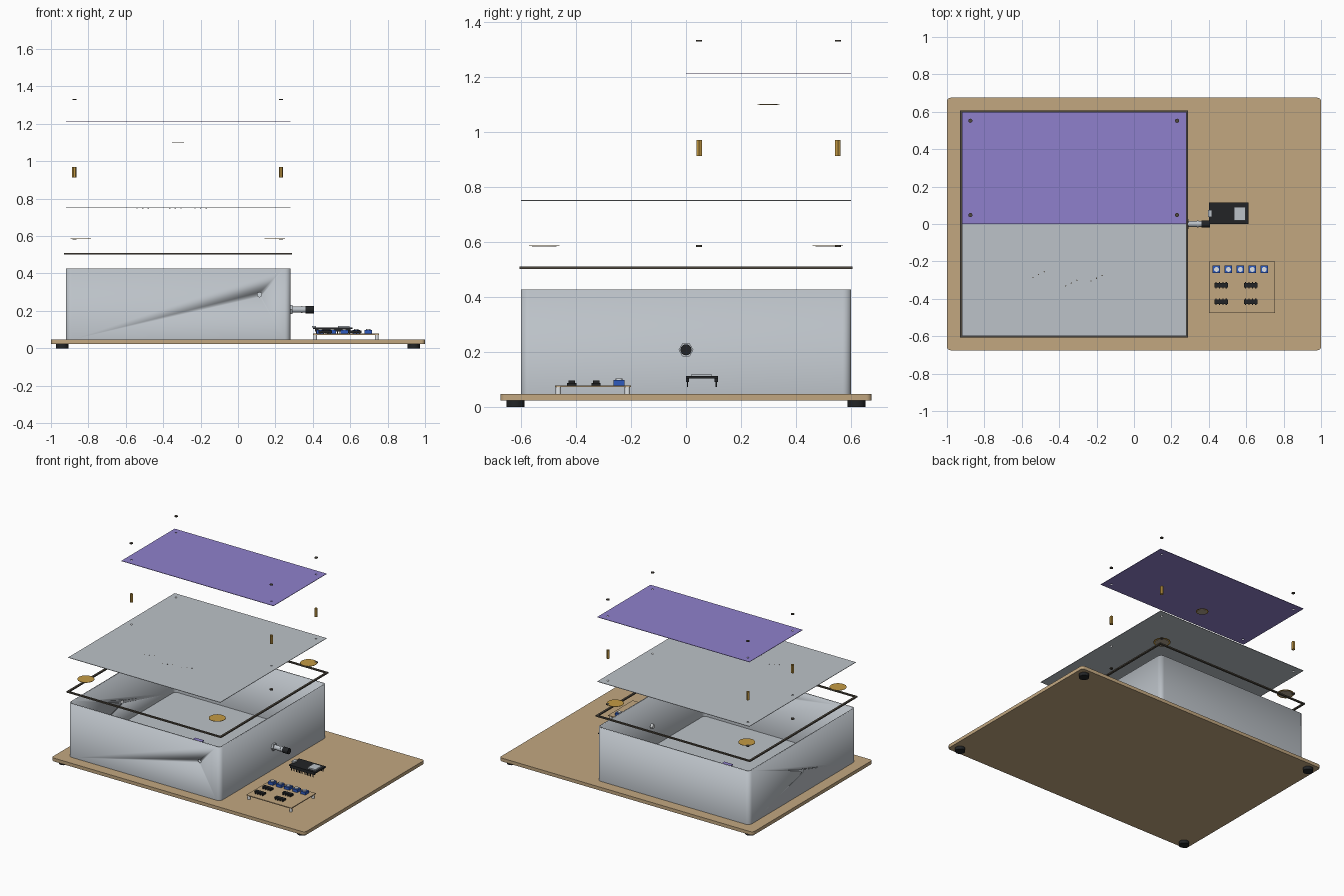
import bpy
import bmesh
import math
from mathutils import Matrix

if "Cube" in bpy.data.objects:
    bpy.data.objects.remove(bpy.data.objects["Cube"], do_unlink=True)


def material(name, rgb, metallic=0.0):
    lin = [((c / 255 + 0.055) / 1.055) ** 2.4 for c in rgb] + [1.0]
    m = bpy.data.materials.new(name)
    m.use_nodes = True
    m.diffuse_color = lin
    bsdf = m.node_tree.nodes["Principled BSDF"]
    bsdf.inputs["Base Color"].default_value = lin
    bsdf.inputs["Roughness"].default_value = 0.6
    return m


TAN = material("tan wood", (194, 167, 128))
GREY = material("light grey metal", (188, 194, 200))
PURPLE = material("purple panel", (143, 128, 204))
BRASS = material("brass", (196, 154, 68))
BLACK = material("black plastic", (34, 36, 38))
DARK = material("dark rubber", (80, 74, 64))
BLUE = material("blue plastic", (45, 90, 190))
WHITE = material("off white", (225, 228, 230))
CERAMIC = material("ceramic grey", (180, 165, 145))


def finish(name, bm, mat, smooth=False):
    bmesh.ops.recalc_face_normals(bm, faces=bm.faces)
    me = bpy.data.meshes.new(name)
    bm.to_mesh(me)
    bm.free()
    me.materials.append(mat)
    ob = bpy.data.objects.new(name, me)
    bpy.context.collection.objects.link(ob)
    if smooth:
        activate(ob)
        bpy.ops.object.shade_smooth_by_angle(angle=math.radians(35))
    return ob


def activate(ob):
    bpy.ops.object.select_all(action="DESELECT")
    ob.select_set(True)
    bpy.context.view_layer.objects.active = ob


def box(name, x, y, z, mat, radius=0.0, open_top=False):
    """Box from (low, high) ranges, with optional rounded upright edges."""
    bm = bmesh.new()
    bmesh.ops.create_cube(bm, size=1)
    for v in bm.verts:
        for i, (low, high) in enumerate((x, y, z)):
            v.co[i] = low if v.co[i] < 0 else high
    if radius:
        upright = [e for e in bm.edges
                   if abs(e.verts[0].co.z - e.verts[1].co.z) > 1e-5]
        bmesh.ops.bevel(bm, geom=upright, offset=radius, segments=6,
                        profile=0.5, affect="EDGES")
    if open_top:
        bm.normal_update()
        top = [f for f in bm.faces if f.normal.z > 0.9]
        bmesh.ops.delete(bm, geom=top, context="FACES")
    return finish(name, bm, mat, bool(radius))


def block(name, cx, cy, sx, sy, z, mat):
    return box(name, (cx - sx / 2, cx + sx / 2), (cy - sy / 2, cy + sy / 2), z, mat)


def rod(name, center, radius, length, mat, sides=24, axis="Z", inner=0.0):
    """Cylinder, or tube when inner is given, centred on a point."""
    bm = bmesh.new()
    if inner:
        loops = [[bm.verts.new((r * math.cos(2 * math.pi * i / sides),
                                r * math.sin(2 * math.pi * i / sides), h))
                  for i in range(sides)]
                 for r, h in ((radius, -length / 2), (radius, length / 2),
                              (inner, length / 2), (inner, -length / 2))]
        for k in range(4):
            a, b = loops[k], loops[(k + 1) % 4]
            for i in range(sides):
                j = (i + 1) % sides
                bm.faces.new((a[i], a[j], b[j], b[i]))
    else:
        bmesh.ops.create_cone(bm, cap_ends=True, segments=sides, radius1=radius,
                              radius2=radius, depth=length)
    turn = {"Z": Matrix(), "X": Matrix.Rotation(math.pi / 2, 4, "Y"),
            "Y": Matrix.Rotation(math.pi / 2, 4, "X")}[axis]
    bmesh.ops.transform(bm, matrix=Matrix.Translation(center) @ turn, verts=bm.verts)
    return finish(name, bm, mat, sides > 8)


def apply(ob, kind, **settings):
    activate(ob)
    mod = ob.modifiers.new(kind, kind)
    for key, value in settings.items():
        setattr(mod, key, value)
    bpy.ops.object.modifier_apply(modifier=mod.name)


def drill(ob, cutter):
    apply(ob, "BOOLEAN", operation="DIFFERENCE", object=cutter, solver="EXACT")
    bpy.data.objects.remove(cutter, do_unlink=True)


X0, X1, MID = -0.92, 0.28, -0.32
DECK = 0.046

# Base board and feet
box("base_board", (-1, 1), (-0.675, 0.675), (0.022, DECK), TAN, 0.02)
for x in (-0.94, 0.94):
    for y in (-0.62, 0.62):
        rod("foot", (x, y, 0.011), 0.033, 0.022, BLACK)

# Open enclosure with drilled walls
case = box("enclosure", (X0, X1), (-0.6, 0.6), (DECK, 0.427), GREY, 0.03, True)
apply(case, "SOLIDIFY", thickness=0.01, offset=-1)
drill(case, rod("front_drill", (0.115, -0.6, 0.287), 0.012, 0.06, GREY, axis="Y"))
drill(case, rod("left_drill", (X0, 0, 0.207), 0.013, 0.06, GREY, axis="X"))

# Sensor board inside the enclosure
block("inner_board", MID, 0, 0.07, 0.05, (0.086, 0.092), PURPLE)
for x in (-0.025, 0.025):
    for y in (-0.015, 0.015):
        rod("inner_post", (MID + x, y, 0.07), 0.005, 0.034, WHITE, 12)

# Cable socket through the right wall
rod("socket_nut", (0.286, 0, 0.207), 0.027, 0.012, GREY, 6, "X")
rod("socket_sleeve", (0.317, 0, 0.207), 0.016, 0.095, GREY, axis="X")
rod("socket_collar", (0.34, 0, 0.207), 0.018, 0.008, GREY, axis="X")
rod("socket_plug", (0.383, 0, 0.207), 0.02, 0.044, BLACK, axis="X")
rod("socket_inner_end", (0.264, 0, 0.207), 0.014, 0.02, WHITE, axis="X")

# Gasket frame
gasket = box("gasket", (X0 - 0.009, X1 + 0.009), (-0.606, 0.606), (0.501, 0.51), DARK)
drill(gasket, box("gasket_drill", (X0 + 0.005, X1 - 0.005), (-0.593, 0.593),
                  (0.4, 0.6), DARK))

# Contact discs with ceramic undersides
discs = [(x, y, 0.586, 0.055) for x in (-0.84, 0.197) for y in (-0.515, 0.515)]
for x, y, z, r in discs + [(MID, 0.3, 1.1, 0.04)]:
    rod("contact_disc", (x, y, z), r, 0.002, BRASS, 32)
    rod("contact_ceramic", (x, y, z - 0.002), r * 0.8, 0.002, CERAMIC, 32)

# Lid sheet and raised panel
lid = box("lid_sheet", (X0, X1), (-0.6, 0.6), (0.749, 0.752), GREY)
panel = box("upper_panel", (X0, X1), (0, 0.6), (1.209, 1.212), PURPLE)
for cx, cy in ((-0.51, -0.27), (-0.335, -0.316), (-0.2, -0.29)):
    for i in (-1, 0, 1):
        rod("lid_pinhole", (cx + i * 0.03, cy + i * 0.015, 0.7505), 0.0035, 0.0042, DARK, 8)

# Hardware stack at the four fixing points
for x in (-0.875, 0.23):
    for y in (0.048, 0.552):
        for sheet, z in ((lid, 0.75), (panel, 1.21)):
            drill(sheet, rod("hole_drill", (x, y, z), 0.007, 0.05, GREY, 16))
        rod("lower_screw", (x, y, 0.584), 0.011, 0.007, DARK, 16)
        rod("standoff", (x, y, 0.941), 0.0115, 0.058, BRASS, 6, inner=0.005)
        rod("upper_screw", (x, y, 1.331), 0.011, 0.006, DARK, 16)

# Controller module on pin rows
box("controller_board", (0.402, 0.612), (0, 0.116), (0.103, 0.111), BLACK)
box("controller_shield", (0.535, 0.597), (0.02, 0.092), (0.111, 0.12), GREY)
box("controller_port", (0.396, 0.418), (0.038, 0.076), (0.111, 0.12), GREY)
for y in (0.006, 0.11):
    block("pin_header", 0.507, y, 0.19, 0.011, (0.09, 0.103), BLACK)
    for i in range(15):
        block("pin", 0.419 + i * 0.0125, y, 0.004, 0.004, (0.071, 0.091), BLACK)

# Circuit board on posts
box("circuit_board", (0.4, 0.755), (-0.477, -0.2), (0.072, 0.078), TAN)
for x in (0.413, 0.742):
    for y in (-0.464, -0.213):
        rod("board_post", (x, y, 0.06), 0.01, 0.028, WHITE, 12)

# Chips with legs
for cx in (0.466, 0.624):
    for cy in (-0.327, -0.415):
        block("chip", cx, cy, 0.072, 0.024, (0.082, 0.095), BLACK)
        for i in range(4):
            block("chip_legs", cx - 0.027 + i * 0.018, cy, 0.006, 0.034,
                  (0.078, 0.087), BLACK)

# Blue adjusters with pale dials
for i in range(5):
    x = 0.441 + i * 0.0638
    block("adjuster", x, -0.243, 0.04, 0.04, (0.078, 0.097), BLUE)
    rod("adjuster_dial", (x, -0.243, 0.1), 0.013, 0.007, WHITE, 16)
